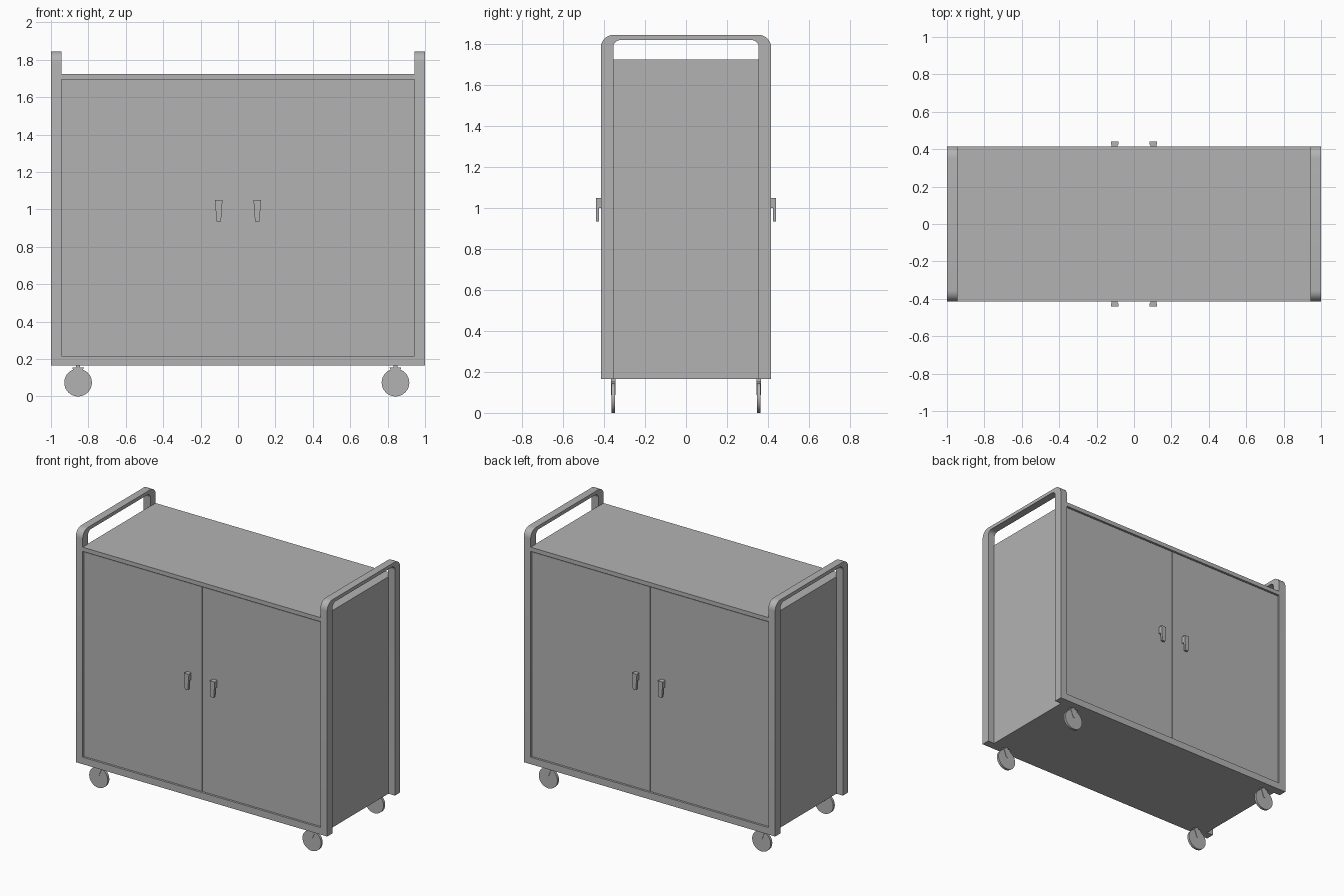
import bpy, bmesh, math
from mathutils import Matrix, Vector

cube = bpy.data.objects.get("Cube")
if cube:
    bpy.data.objects.remove(cube)

# Single painted grey
GREY = (0.45, 0.45, 0.45, 1)
grey = bpy.data.materials.new("cabinet grey")
grey.use_nodes = True
grey.diffuse_color = GREY
grey.node_tree.nodes["Principled BSDF"].inputs["Base Color"].default_value = GREY


def finish(name, bm, smooth=False):
    bmesh.ops.recalc_face_normals(bm, faces=bm.faces)
    mesh = bpy.data.meshes.new(name)
    bm.to_mesh(mesh)
    bm.free()
    mesh.materials.append(grey)
    ob = bpy.data.objects.new(name, mesh)
    bpy.context.collection.objects.link(ob)
    if smooth:
        bpy.ops.object.select_all(action="DESELECT")
        ob.select_set(True)
        bpy.context.view_layer.objects.active = ob
        bpy.ops.object.shade_smooth_by_angle(angle=math.radians(35))
    return ob


def box(name, x0, x1, y0, y1, z0, z1):
    bm = bmesh.new()
    lo, hi = Vector((x0, y0, z0)), Vector((x1, y1, z1))
    size = [abs(c) for c in hi - lo]
    bmesh.ops.create_cube(bm, size=1, matrix=Matrix.Translation((lo + hi) / 2)
                          @ Matrix.Diagonal((*size, 1)))
    return finish(name, bm)


def prism(name, profile, offset, smooth=False):
    """Extrude a closed outline along a vector."""
    bm = bmesh.new()
    face = bm.faces.new([bm.verts.new(p) for p in profile])
    ext = bmesh.ops.extrude_face_region(bm, geom=[face])["geom"]
    bmesh.ops.translate(bm, vec=offset,
                        verts=[g for g in ext if isinstance(g, bmesh.types.BMVert)])
    return finish(name, bm, smooth)


def arch(half, top, radius, bottom, steps=8):
    """Inverted U outline with rounded top corners, as (y, z) points."""
    pts = [(-half, bottom)]
    for side in (-1, 1):
        for i in range(steps + 1):
            a = math.pi / 2 * i / steps
            a = math.pi - a if side < 0 else math.pi / 2 - a
            pts.append((side * (half - radius) + radius * math.cos(a),
                        top - radius + radius * math.sin(a)))
    return pts + [(half, bottom)]


def side_frame(name, x0, x1):
    bm = bmesh.new()
    loops = [[bm.verts.new((x0, y, z)) for y, z in arch(*spec)]
             for spec in ((0.415, 1.845, 0.06, BASE), (0.355, 1.82, 0.035, BASE))]
    outer, inner = loops
    for i in range(len(outer) - 1):
        bm.faces.new((outer[i], outer[i + 1], inner[i + 1], inner[i]))
    ext = bmesh.ops.extrude_face_region(bm, geom=bm.faces[:])["geom"]
    bmesh.ops.translate(bm, vec=(x1 - x0, 0, 0),
                        verts=[g for g in ext if isinstance(g, bmesh.types.BMVert)])
    return finish(name, bm, True)


BASE, TOP = 0.165, 1.725

# Cabinet body and the tubular frames at its ends
box("cabinet_body", -0.948, 0.948, -0.4, 0.4, BASE, TOP)
for label, s in (("left", 1), ("right", -1)):
    side_frame(label + "_side_frame", s * 0.945, s)

# Rails, doors and handles on both faces
for face, f in (("front", -1), ("back", 1)):
    box(face + "_top_rail", -0.945, 0.945, f * 0.4, f * 0.415, 1.695, TOP)
    box(face + "_bottom_rail", -0.945, 0.945, f * 0.4, f * 0.415, BASE, 0.215)
    for label, s in (("left", 1), ("right", -1)):
        name = face + "_" + label
        box(name + "_door", s * 0.003, s * 0.942, f * 0.4, f * 0.407, 0.219, 1.689)
        x = s * 0.103
        grip = [(x - 0.02, 1.05), (x + 0.02, 1.05),
                (x + 0.012, 0.935), (x - 0.012, 0.935)]
        prism(name + "_handle_grip", [(px, f * 0.424, pz) for px, pz in grip],
              (0, f * 0.016, 0))
        box(name + "_handle_stem", x - 0.016, x + 0.016,
            f * 0.405, f * 0.424, 1.0, 1.05)

# Casters: disc wheel, tapered fork and short stem
for face, y in (("front", -0.355), ("back", 0.355)):
    for label, x in (("left", 0.842), ("right", -0.855)):
        name = face + "_" + label
        bm = bmesh.new()
        bmesh.ops.create_cone(bm, cap_ends=True, segments=32, radius1=0.074,
                              radius2=0.074, depth=0.018,
                              matrix=Matrix.Translation((x, y, 0.074))
                              @ Matrix.Rotation(math.pi / 2, 4, "X"))
        finish(name + "_wheel", bm, True)
        fork = [(x - 0.031, 0.154), (x + 0.031, 0.154),
                (x + 0.005, 0.088), (x - 0.005, 0.088)]
        prism(name + "_fork", [(px, y - 0.012, pz) for px, pz in fork], (0, 0.024, 0))
        box(name + "_stem", x - 0.011, x + 0.011, y - 0.01, y + 0.01, 0.152, BASE)
